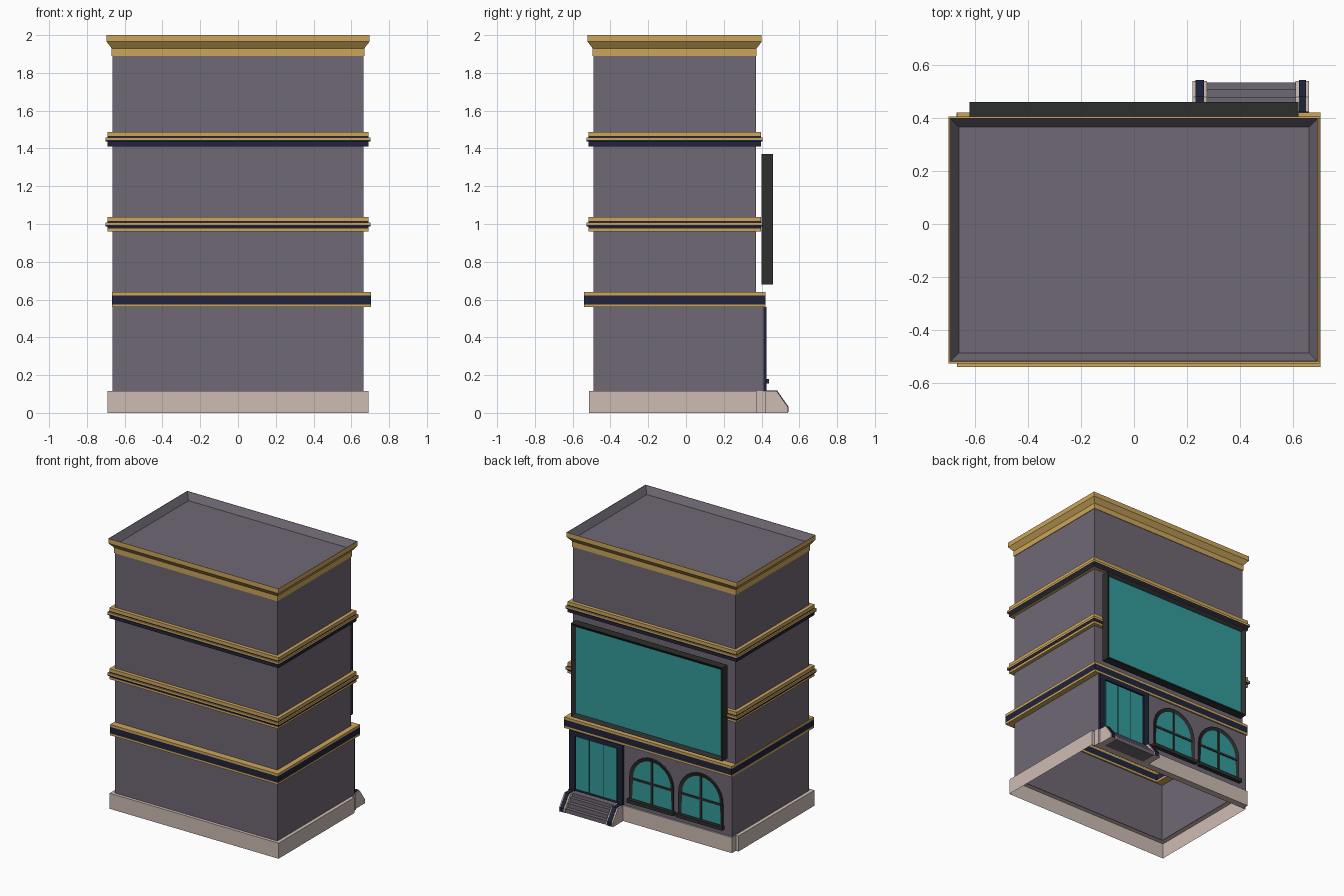
import bpy, bmesh, math

if "Cube" in bpy.data.objects:
    bpy.data.objects.remove(bpy.data.objects["Cube"])

def lin(c):
    c /= 255
    return c / 12.92 if c <= 0.04045 else ((c + 0.055) / 1.055) ** 2.4

def mat(name, r, g, b):
    m = bpy.data.materials.new(name)
    m.diffuse_color = (lin(r), lin(g), lin(b), 1)
    m.use_nodes = True
    m.node_tree.nodes["Principled BSDF"].inputs["Base Color"].default_value = m.diffuse_color
    return m

WALL = mat("mauve grey", 111, 104, 116)
GOLD = mat("gold", 204, 166, 92)
NAVY = mat("navy", 32, 36, 58)
STONE = mat("pale stone", 206, 188, 180)
DARK = mat("charcoal", 45, 47, 46)
TEAL = mat("teal glass", 52, 156, 156)

def finish(name, bm, mats, recalc=True):
    if recalc:
        bmesh.ops.recalc_face_normals(bm, faces=bm.faces[:])
    me = bpy.data.meshes.new(name)
    bm.to_mesh(me)
    bm.free()
    for m in mats:
        me.materials.append(m)
    ob = bpy.data.objects.new(name, me)
    bpy.context.collection.objects.link(ob)
    return ob

def prism(name, pts, axis, a, b, mats, inset=None, open_bottom=False):
    """Extrude a profile along x (pts = y,z) or y (pts = x,z).
    inset = (border, depth) sinks a second-colour panel in the +axis end."""
    bm = bmesh.new()
    def put(p, t):
        return bm.verts.new((t, p[0], p[1]) if axis == 'x' else (p[0], t, p[1]))
    va = [put(p, a) for p in pts]
    vb = [put(p, b) for p in pts]
    bm.faces.new(va)
    end = bm.faces.new(vb)
    n = len(pts)
    for i in range(n):
        if open_bottom and i == n - 1:
            continue
        bm.faces.new((va[i], va[(i + 1) % n], vb[(i + 1) % n], vb[i]))
    bmesh.ops.recalc_face_normals(bm, faces=bm.faces[:])
    if inset:
        bmesh.ops.inset_region(bm, faces=[end], thickness=inset[0], depth=0)
        end.material_index = 1
        for v in end.verts:
            v.co.y -= inset[1]
        # side walls of the recess
    return finish(name, bm, mats, False)

def box(name, x0, x1, y0, y1, z0, z1, m, **kw):
    mats = m if isinstance(m, list) else [m]
    return prism(name, [(x0, z0), (x1, z0), (x1, z1), (x0, z1)], 'y', y0, y1, mats, **kw)

def ring(name, rect, prof, mats, idx, closed=False):
    """Sweep an (offset, z) profile around a rectangle, one material per strip."""
    x0, x1, y0, y1 = rect
    bm = bmesh.new()
    rows = [[bm.verts.new(c) for c in ((x0 - o, y0 - o, z), (x1 + o, y0 - o, z),
                                       (x1 + o, y1 + o, z), (x0 - o, y1 + o, z))]
            for o, z in prof]
    n = len(rows)
    for i in range(n if closed else n - 1):
        r, s = rows[i], rows[(i + 1) % n]
        for k in range(4):
            f = bm.faces.new((r[k], r[(k + 1) % 4], s[(k + 1) % 4], s[k]))
            f.material_index = idx[i]
    return finish(name, bm, mats, closed)

# Main walls: hollow shell, deeper ground floor, flat roof
prism("building_walls", [(-.49, .115), (-.49, 1.95), (.37, 1.95), (.37, .6), (.41, .6), (.41, .115)],
      'x', -.665, .665, [WALL], open_bottom=True)

# Stone base, open underneath, with a shallow plinth below the shopfront
ring("base", (-.665, .665, -.487, .347), [(.026, 0), (.026, .115), (-.01, .115)], [STONE], [0, 0])
box("shopfront_plinth", -.67, .67, .37, .42, 0, .115, STONE)

# Shopfront band, gold / navy / gold
ring("shopfront_band", (-.668, .704, -.54, .42),
     [(0, .56), (0, .575), (0, .622), (0, .64), (-.06, .64), (-.06, .622), (-.06, .575), (-.06, .56)],
     [GOLD, NAVY], [0, 1, 0, 0, 0, 1, 0, 0], True)

# Two belt mouldings
body = (-.665, .665, -.49, .37)
for i, (z, low) in enumerate(((.96, 0), (1.41, 1))):
    ring("belt_moulding_%d" % (i + 1), body,
         [(0, z), (.026, z), (.026, z + .015), (.026, z + .027), (.036, z + .027), (.036, z + .034),
          (.036, z + .048), (.026, z + .048), (.026, z + .055), (.026, z + .078), (0, z + .078)],
         [GOLD, NAVY], [0, low, 1, 0, 1, 0, 0, 1, 0, 0])

# Cornice with gold outside and wall-coloured parapet inside
ring("cornice", body,
     [(0, 1.89), (.004, 1.89), (.004, 1.93), (.031, 1.965), (.031, 2.0), (.028, 2.0), (-.004, 1.95)],
     [GOLD, WALL], [0, 0, 0, 0, 0, 1])

# Billboard
box("billboard", -.62, .62, .40, .46, .68, 1.37, [DARK, TEAL], inset=(.035, .02))

# Arched windows with glazing bars and sills
for i, cx in enumerate((-.01, -.412)):
    r, zs = .18, .34
    arch = [(cx - r, .165), (cx + r, .165)]
    arch += [(cx + r * math.cos(math.pi * k / 14), zs + r * math.sin(math.pi * k / 14)) for k in range(15)]
    n = "window_%d" % (i + 1)
    prism(n, arch, 'y', .40, .422, [DARK, TEAL], inset=(.026, .009))
    box(n + "_upright", cx - .008, cx + .008, .411, .419, .18, .50, DARK)
    box(n + "_crossbar", cx - .165, cx + .165, .411, .419, .322, .338, DARK)
    box(n + "_sill", cx - .19, cx + .19, .40, .44, .155, .18, DARK)

# Entrance: navy surround, posts and three glazed panels
box("door_surround", .225, .655, .40, .415, .115, .56, NAVY)
for i, x in enumerate((.222, .612)):
    box("door_post_%d" % (i + 1), x, x + .046, .40, .425, .115, .56, NAVY)
box("door_head", .222, .658, .40, .425, .525, .56, NAVY)
for i in range(3):
    x = .275 + i * .112
    box("door_glass_%d" % (i + 1), x, x + .106, .412, .419, .135, .52, TEAL)

# Steps between stone cheeks with navy caps
for i, (y, z) in enumerate(((.48, .09), (.508, .06), (.535, .03))):
    box("step_%d" % (i + 1), .27, .615, .40, y, z - .03, z, WALL)
box("landing", .27, .615, .40, .455, .09, .115, WALL)
for i, (x0, x1) in enumerate(((.22, .275), (.61, .66))):
    prism("step_cheek_%d" % (i + 1), [(.37, 0), (.37, .115), (.48, .115), (.54, .03), (.54, 0)],
          'x', x0, x1, [STONE])
    prism("cheek_cap_%d" % (i + 1), [(.42, .113), (.42, .119), (.482, .119), (.543, .032), (.543, .005),
                                     (.538, .005), (.538, .03), (.479, .113)],
          'x', x0 + .012, x1 - .01, [NAVY])
